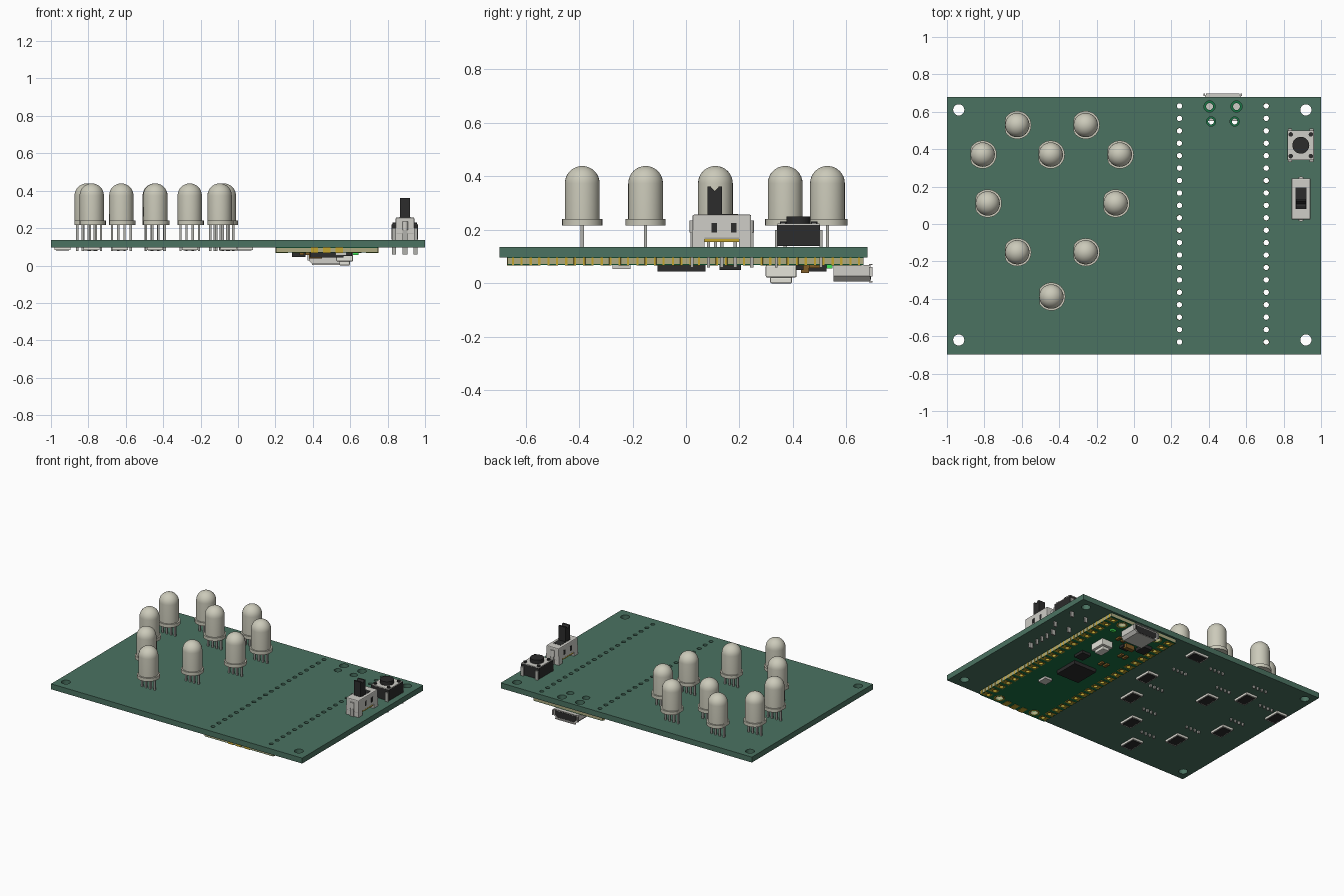
import bpy, bmesh, math
from mathutils import Matrix

if "Cube" in bpy.data.objects:
    bpy.data.objects.remove(bpy.data.objects["Cube"])

mats = {}
def mat(name, rgb):
    m = bpy.data.materials.new(name)
    m.diffuse_color = (*rgb, 1)
    m.use_nodes = True
    m.node_tree.nodes["Principled BSDF"].inputs["Base Color"].default_value = m.diffuse_color
    mats[name] = m
for n, c in dict(board=(.07, .17, .12), mask=(.01, .17, .06), core=(.42, .40, .22), gold=(.55, .38, .03),
                 lens=(.60, .59, .49), black=(.025, .025, .025), steel=(.62, .61, .57), pin=(.45, .45, .42),
                 white=(.78, .77, .70), brown=(.22, .11, .02), lamp=(.05, .8, .1)).items():
    mat(n, c)

def finish(bm, name, m, smooth=False):
    bmesh.ops.recalc_face_normals(bm, faces=bm.faces)
    me = bpy.data.meshes.new(name)
    bm.to_mesh(me)
    bm.free()
    ob = bpy.data.objects.new(name, me)
    bpy.context.collection.objects.link(ob)
    if m:
        me.materials.append(mats[m])
    if smooth:
        bpy.ops.object.select_all(action='DESELECT')
        ob.select_set(True)
        bpy.context.view_layer.objects.active = ob
        bpy.ops.object.shade_smooth_by_angle(angle=math.radians(35))
    return ob

def add_box(bm, x0, x1, y0, y1, z0, z1):
    M = Matrix.Translation(((x0+x1)/2, (y0+y1)/2, (z0+z1)/2)) @ Matrix.Diagonal((x1-x0, y1-y0, z1-z0, 1))
    bmesh.ops.create_cube(bm, size=1, matrix=M)

def boxes(name, m, items, bevel=0):
    bm = bmesh.new()
    for b in items:
        add_box(bm, *b)
    if bevel:
        bmesh.ops.bevel(bm, geom=bm.edges[:], offset=bevel, segments=2, affect='EDGES', profile=.5)
    return finish(bm, name, m)

def cyls(name, m, items, seg=20):
    bm = bmesh.new()
    for x, y, r, z0, z1 in items:
        bmesh.ops.create_cone(bm, cap_ends=True, segments=seg, radius1=r, radius2=r, depth=z1-z0,
                              matrix=Matrix.Translation((x, y, (z0+z1)/2)))
    return finish(bm, name, m, True)

def lathe(bm, prof, seg=32):
    vs = [bm.verts.new((r, 0, z)) for r, z in prof]
    es = [bm.edges.new(p) for p in zip(vs, vs[1:])]
    bmesh.ops.spin(bm, geom=vs+es, cent=(0, 0, 0), axis=(0, 0, 1), angle=2*math.pi, steps=seg)
    bmesh.ops.remove_doubles(bm, verts=bm.verts, dist=1e-5)

def extrude_y(name, m, prof, y0, y1):
    bm = bmesh.new()
    f = bm.faces.new([bm.verts.new((x, y0, z)) for x, z in prof])
    r = bmesh.ops.extrude_face_region(bm, geom=[f])
    bmesh.ops.translate(bm, vec=(0, y1-y0, 0), verts=[v for v in r['geom'] if isinstance(v, bmesh.types.BMVert)])
    return finish(bm, name, m)

def cut(ob, items, seg=20):
    c = cyls('hole_cutter', None, items, seg)
    c.hide_render = True
    md = ob.modifiers.new('holes', 'BOOLEAN')
    md.object, md.solver = c, 'EXACT'
    bpy.ops.object.select_all(action='DESELECT')
    bpy.context.view_layer.objects.active = ob
    ob.select_set(True)
    bpy.ops.object.modifier_apply(modifier=md.name)
    bpy.data.objects.remove(c)

ZB, ZT = .097, .136          # main board bottom and top
MZ = .069                    # small module underside
MX = .475                    # small module centre in x
rows = [-.631 + i*1.262/19 for i in range(20)]
row_x = (.243, .707)
usb_pegs = [(.404, .628, .030), (.548, .628, .030), (.412, .548, .025), (.538, .548, .025)]

# Main board with mounting, header and connector holes
board = boxes('main_board', 'board', [(-1, 1, -.698, .679, ZB, ZT)])
holes = [(x, y, .030, 0, .3) for x in (-.937, .919) for y in (.61, -.62)]
holes += [(x, y, .0145, 0, .3) for x in row_x for y in rows]
holes += [(x, y, r, 0, .3) for x, y, r in usb_pegs]
cut(board, holes)

# Controller module: core with solder mask on both faces
pin_holes = [(x, y, .0145, 0, .3) for x in row_x for y in rows]
corner = [(MX+s*.148, y, .027, 0, .3) for s in (-1, 1) for y in (-.62, .62)]
peg = [(x, y, r*.62, 0, .3) for x, y, r in usb_pegs]
for name, m, z0, z1 in (('module_core', 'core', .072, .0945), ('module_mask_lower', 'mask', MZ, .072),
                        ('module_mask_upper', 'mask', .0945, ZB)):
    ob = boxes(name, m, [(MX-.273, MX+.273, -.668, .664, z0, z1)])
    cut(ob, pin_holes + corner + peg)

# Gold edge pads with pin holes and half-round notches
pads = []
for y in rows:
    pads.append((.2, .266, y-.02, y+.02, MZ-.002, ZB-.001))
    pads.append((.684, .75, y-.02, y+.02, MZ-.002, ZB-.001))
pads += [(x-.02, x+.02, -.67, -.612, MZ-.002, ZB-.001) for x in (.409, .475, .541)]
pad_ob = boxes('edge_pads', 'gold', pads)
cut(pad_ob, pin_holes + [(x, y, .012, 0, .3) for x in (.2, .75) for y in rows], 12)

# Gold rings around module corner holes
rings = cyls('corner_rings', 'gold', [(x, y, .036, MZ-.002, MZ+.001) for x, y, *_ in corner])
cut(rings, corner)

# Micro connector shell with flared lip and dark mouth
def shell(w, top, low, b):
    return [(MX-w, top), (MX+w, top), (MX+w, low+b), (MX+w-b, low), (MX-w+b, low), (MX-w, low+b)]
extrude_y('usb_shell', 'steel', shell(.096, MZ, .007, .02), .552, .690)
for nm, b in (('lip_low', (.395, .555, .685, .698, .003, .008)), ('lip_left', (.372, .380, .685, .698, .026, .062)),
              ('lip_right', (.570, .578, .685, .698, .026, .062)), ('lip_top', (.385, .565, .685, .698, .068, .073))):
    boxes('usb_' + nm, 'steel', [b])
extrude_y('usb_mouth', 'black', shell(.085, .061, .014, .018), .685, .6915)

# Module button
boxes('module_button_body', 'white', [(.525, .615, .298, .414, .022, MZ)], .006)
boxes('module_button_cap', 'white', [(.542, .598, .315, .397, 0, .025)], .006)

# Module chips and small parts
boxes('processor', 'black', [(.385, .565, -.107, .073, .044, MZ)])
boxes('crystal', 'steel', [(.52, .58, -.275, -.207, .053, MZ)])
boxes('memory_chip', 'black', [(.54, .61, .126, .205, .050, MZ)])
boxes('regulator', 'black', [(.29, .36, .444, .526, .045, MZ), (.40, .46, .40, .44, .05, MZ)])
boxes('inductor', 'brown', [(.38, .45, .43, .46, .038, MZ)])
boxes('small_capacitors', 'brown', [(x, x+.022, y, y+.04, .057, MZ) for x, y in
                                   ((.33, .30), (.37, .30), (.48, .46), (.52, .46), (.36, .14), (.40, .14))])
boxes('status_lamp', 'lamp', [(.61, .645, .525, .547, .056, MZ)])

# Lamp lens: dome on a flange with one flat side
R = .065
prof = [(0, .217), (.075, .217), (.075, .241), (R, .241), (R, .374)]
prof += [(R*math.cos(a), .374+R*math.sin(a)) for a in [math.pi/2*i/8 for i in range(1, 8)]] + [(0, .439)]
bm = bmesh.new()
lathe(bm, prof)
for v in bm.verts:
    if v.co.z < .242:
        v.co.x = max(v.co.x, -R+.0005)
lens = finish(bm, 'lamp_lens', 'lens', True)
legs = boxes('lamp_legs', 'pin', [(x-.006, x+.006, -.006, .006, .077, .22) for x in (-.05, -.0167, .0167, .05)])

# Lamp driver chip: pale frame and dark face
frame = boxes('driver_frame', 'white', [(-.043, .043, -.062, .062, .082, ZB)])
face = boxes('driver_face', 'black', [(-.035, .035, -.052, .052, .080, .09)])

# Each lamp position with its driver position and turn
layout = [(-.624, .529, -.632, .376, 0), (-.258, .529, -.04, .59, 1), (-.809, .371, -.938, .318, 0),
          (-.445, .371, -.447, .206, 0), (-.076, .371, .038, .18, 0), (-.782, .110, -.784, -.045, 0),
          (-.098, .110, -.050, -.082, 0), (-.624, -.151, -.630, -.32, 0), (-.258, -.151, -.256, -.33, 0),
          (-.442, -.388, -.443, -.548, 0)]
def place(src, i, x, y, rot=0):
    ob = src if i == 0 else src.copy()
    if i:
        bpy.context.collection.objects.link(ob)
    ob.location = (x, y, 0)
    ob.rotation_euler.z = rot*math.pi/2
for i, (lx, ly, cx, cy, t) in enumerate(layout):
    place(lens, i, lx, ly)
    place(legs, i, lx, ly)
    place(frame, i, cx, cy, t)
    place(face, i, cx, cy, t)

# Push button: black base, metal plate, rivets, plunger, bent legs
bx, by = .892, .421
boxes('push_button_base', 'black', [(bx-.07, bx+.07, by-.08, by+.08, .14, .218)])
boxes('push_button_plate', 'steel', [(bx-.069, bx+.069, by-.079, by+.079, .217, .223)])
cyls('push_button_rivets', 'black', [(bx+s*.054, by+t*.058, .012, .22, .231) for s in (-1, 1) for t in (-1, 1)])
cyls('push_button_plunger', 'black', [(bx, by, .045, .22, .25)], 32)
leg = []
for s in (-1, 1):
    for t in (-1, 1):
        x, y = bx+s*.058, by+t*.084
        leg.append((x-.011, x+.011, y-.005, y+.005, .06, .20))
boxes('push_button_legs', 'pin', leg)

# Slide switch: metal case, dark slot, notched lever, insulator, pins
sx, sy = .893, .134
boxes('slide_switch_case', 'steel', [(sx-.05, sx+.05, sy-.11, sy+.11, .165, .257)], .006)
boxes('slide_switch_sides', 'steel', [(sx-.05, sx+.05, y-.022, y+.022, ZT, .20) for y in (sy-.087, sy+.087)])
boxes('slide_switch_insulator', 'gold', [(sx-.044, sx+.044, sy-.066, sy+.066, .155, .172)])
boxes('slide_switch_slot', 'black', [(sx-.03, sx+.03, sy-.054, sy+.06, .25, .2585)])
boxes('slide_switch_windows', 'black', [(sx+s*.05-.001, sx+s*.05+.001, y-.01, y+.01, .19, .225)
                                       for s in (-1, 1) for y in (sy-.028, sy+.045)])
bm = bmesh.new()
pts = [(.081, .25), (.134, .25), (.134, .362), (.123, .362), (.1075, .345), (.092, .362), (.081, .362)]
f = bm.faces.new([bm.verts.new((.866, y, z)) for y, z in pts])
r = bmesh.ops.extrude_face_region(bm, geom=[f])
bmesh.ops.translate(bm, vec=(.054, 0, 0), verts=[v for v in r['geom'] if isinstance(v, bmesh.types.BMVert)])
finish(bm, 'slide_switch_lever', 'black')
boxes('slide_switch_pins', 'pin', [(sx-.008, sx+.008, sy+d-.006, sy+d+.006, .06, .17) for d in (-.05, 0, .05)]
      + [(sx-.014, sx+.014, sy+d-.006, sy+d+.006, .06, .19) for d in (-.112, .112)])
cyls('slide_switch_end_tabs', 'steel', [(sx, sy+d, .016, .19, .235) for d in (-.104, .104)])
